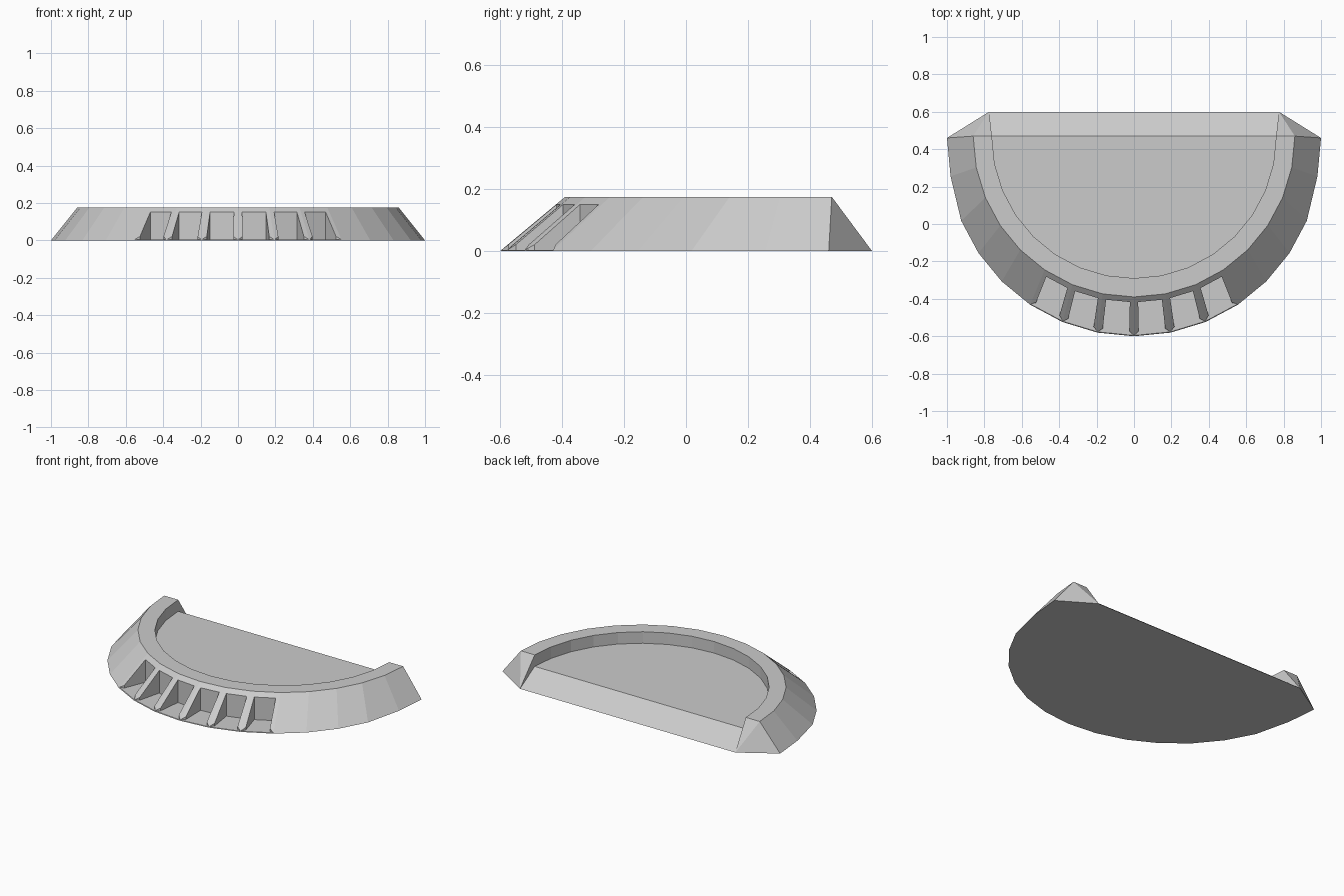
import bpy, bmesh
from math import sin, cos, radians
from mathutils import Vector

if "Cube" in bpy.data.objects:
    bpy.data.objects.remove(bpy.data.objects["Cube"])

STEP = radians(11.25)
N = 8                     # segments on each side of the middle
H, FLOOR, SLOT = 0.175, 0.10, 0.0035
BACK = 0.47

bm = bmesh.new()


def face(*pts):
    bm.faces.new([bm.verts.new(p) for p in pts])


def arc(radius, cy, z):
    return [Vector((radius * sin(k * STEP), cy - radius * cos(k * STEP), z))
            for k in range(-N, N + 1)]


# Half-round outlines: base, upper rim outside, rim inside, tray floor
base = arc(1.0, 0.40, 0)
for i, y in ((0, 0.46), (1, 0.255), (-2, 0.255), (-1, 0.46)):
    base[i].y = y
rim_out = arc(0.86, BACK, H)
rim_in = arc(0.76, BACK, H)
tray = arc(0.76, BACK, FLOOR)


def slotted_panel(b0, b1, t0, t1):
    """Sloping panel with a vertical-walled slot cut into it."""
    def at(u, v):
        return b0.lerp(b1, u).lerp(t0.lerp(t1, u), v)

    e = SLOT / H
    path = [at(u, v) for u, v in ((0, e), (.13, .12), (.13, .86),
                                  (.87, .86), (.87, .12), (1, e))]
    low = [Vector((p.x, p.y, SLOT)) for p in path]
    face(b0, b1, path[5], path[0])              # sill
    face(path[0], path[1], path[2], t0)         # left rib
    face(t0, path[2], path[3], t1)              # lip
    face(t1, path[3], path[4], path[5])         # right rib
    face(*low)                                  # slot floor
    for i in range(5):                          # slot walls
        quad = [path[i], path[i + 1], low[i + 1], low[i]]
        if i == 0:
            quad.pop(3)
        elif i == 4:
            quad.pop(2)
        face(*quad)


# Outer slope, rim top and inner wall
for i in range(2 * N):
    if N - 3 <= i < N + 3:
        slotted_panel(base[i], base[i + 1], rim_out[i], rim_out[i + 1])
    else:
        face(base[i], base[i + 1], rim_out[i + 1], rim_out[i])
    face(rim_out[i], rim_out[i + 1], rim_in[i + 1], rim_in[i])
    face(rim_in[i], rim_in[i + 1], tray[i + 1], tray[i])

# Tray floor, underside, back slope and slanted back corners
back_l, back_r = Vector((-0.775, 0.60, 0)), Vector((0.775, 0.60, 0))
face(*tray)
face(*base, back_r, back_l)
face(tray[0], tray[-1], back_r, back_l)
for i, corner in ((0, back_l), (-1, back_r)):
    face(base[i], rim_out[i], corner)
    face(rim_out[i], rim_in[i], corner)
    face(rim_in[i], tray[i], corner)

bmesh.ops.remove_doubles(bm, verts=bm.verts, dist=0.0005)
bmesh.ops.recalc_face_normals(bm, faces=bm.faces)
mesh = bpy.data.meshes.new("half_round_tray")
bm.to_mesh(mesh)
bm.free()
bpy.context.collection.objects.link(bpy.data.objects.new("half_round_tray", mesh))
